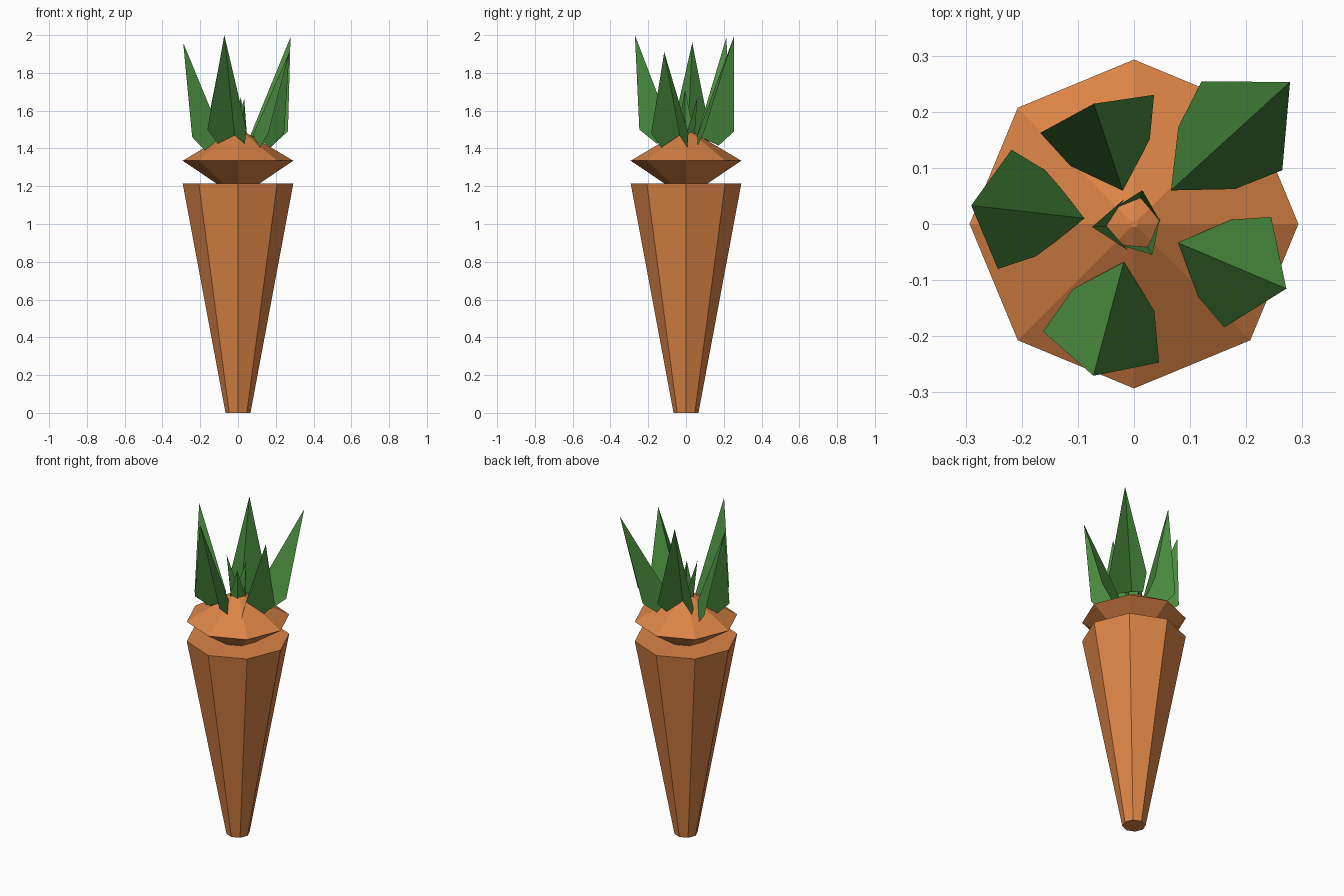
import bpy, math

if "Cube" in bpy.data.objects:
    bpy.data.objects.remove(bpy.data.objects["Cube"])


def material(name, color):
    m = bpy.data.materials.new(name)
    m.diffuse_color = (*color, 1)
    m.use_nodes = True
    m.node_tree.nodes["Principled BSDF"].inputs["Base Color"].default_value = m.diffuse_color
    return m


ORANGE = material("orange_skin", (0.71, 0.23, 0.06))
GREEN = material("green_leaf", (0.07, 0.27, 0.05))


def make(name, verts, faces, mat):
    me = bpy.data.meshes.new(name)
    me.from_pydata(verts, [], faces)
    me.materials.append(mat)
    ob = bpy.data.objects.new(name, me)
    bpy.context.collection.objects.link(ob)
    return ob


def lathe(name, profile, n=8):
    """Capped flat-sided solid from (radius, z) rings, bottom to top."""
    verts = [(r * math.cos(2 * math.pi * i / n), r * math.sin(2 * math.pi * i / n), z)
             for r, z in profile for i in range(n)]
    faces = [tuple(reversed(range(n))), tuple(range(len(verts) - n, len(verts)))]
    for k in range(len(profile) - 1):
        for i in range(n):
            j = (i + 1) % n
            faces.append((k * n + i, k * n + j, (k + 1) * n + j, (k + 1) * n + i))
    return make(name, verts, faces, ORANGE)


def leaf(name, angle, base, mid, side, tip):
    """Leaf folded along its midrib. base, tip: (r, z); mid, side: (r, half width, z)."""
    a = math.radians(angle)

    def place(r, w, z):
        return (r * math.cos(a) - w * math.sin(a), r * math.sin(a) + w * math.cos(a), z)

    verts = [place(base[0], 0, base[1]), place(tip[0], 0, tip[1])]
    for s in (1, -1):
        verts += [place(mid[0], s * mid[1], mid[2]), place(side[0], s * side[1], side[2])]
    return make(name, verts, [(0, 2, 3, 1), (0, 1, 5, 4)], GREEN)


# Tapered root
lathe("root", [(0.066, 0), (0.293, 1.215)])

# Crown above the root, narrowing into its top
lathe("crown", [(0.10, 1.205), (0.293, 1.335), (0.006, 1.505)])

# Outer leaves: angle, base r, mid r, side r, side z, tip r, tip z
outer = [
    (42.3, 0.089, 0.175, 0.26, 1.49, 0.376, 1.99),
    (108.5, 0.063, 0.135, 0.207, 1.50, 0.226, 1.99),
    (173.5, 0.089, 0.163, 0.232, 1.46, 0.292, 1.96),
    (255.0, 0.070, 0.140, 0.227, 1.50, 0.280, 2.00),
    (337.0, 0.085, 0.157, 0.220, 1.48, 0.295, 1.91),
]
for i, (ang, rb, rm, rs, zs, rt, zt) in enumerate(outer):
    leaf(f"outer_leaf_{i + 1}", ang, (rb, 1.47), (rm, 0.075, zs - 0.075),
         (rs, 0.107, zs), (rt, zt))

# Small upright shoots at the centre
for i, (ang, rt, zt) in enumerate([(184, 0.075, 1.71), (76, 0.062, 1.67), (301, 0.064, 1.66)]):
    leaf(f"inner_shoot_{i + 1}", ang, (0.045, 1.44), (0.03, 0.025, 1.43),
         (0.015, 0.045, 1.48), (rt, zt))
